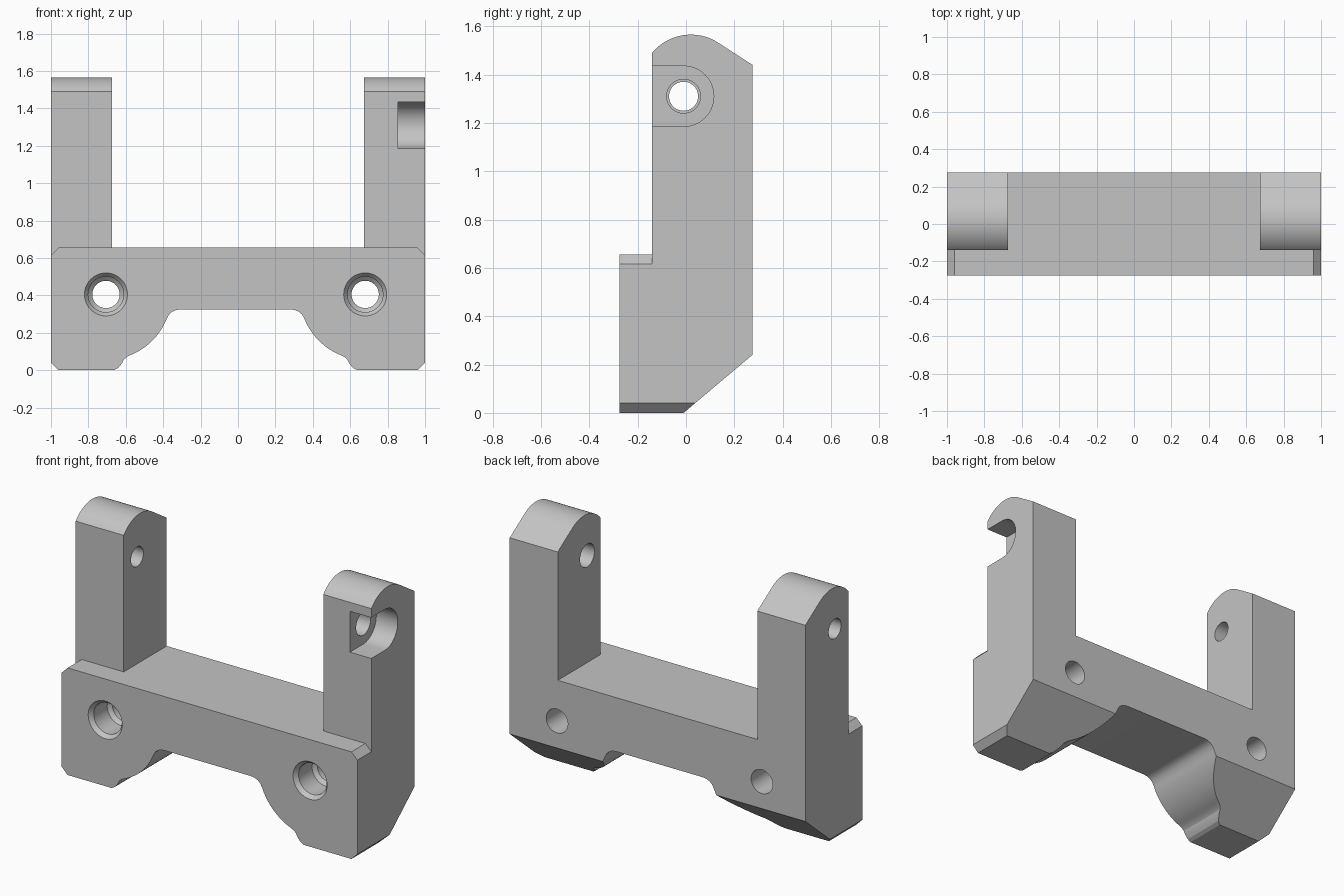
import bpy
import bmesh
from math import cos, sin, radians
from mathutils import Vector

cube = bpy.data.objects.get("Cube")
if cube:
    bpy.data.objects.remove(cube, do_unlink=True)

grey = bpy.data.materials.new("plain_grey")
grey.use_nodes = True
grey.diffuse_color = (0.55, 0.55, 0.55, 1)
grey.node_tree.nodes["Principled BSDF"].inputs["Base Color"].default_value = grey.diffuse_color


def new_object(name, bm):
    bmesh.ops.recalc_face_normals(bm, faces=bm.faces)
    mesh = bpy.data.meshes.new(name)
    bm.to_mesh(mesh)
    bm.free()
    mesh.materials.append(grey)
    obj = bpy.data.objects.new(name, mesh)
    bpy.context.collection.objects.link(obj)
    return obj


def prism(name, outline, axis, start, end):
    """Extrude an (x, z) outline along y, or a (y, z) outline along x."""
    place = (lambda a, b: (start, a, b)) if axis == "x" else (lambda a, b: (a, start, b))
    bm = bmesh.new()
    face = bm.faces.new([bm.verts.new(place(a, b)) for a, b in outline])
    moved = bmesh.ops.extrude_face_region(bm, geom=[face])["geom"]
    step = Vector((end - start, 0, 0) if axis == "x" else (0, end - start, 0))
    bmesh.ops.translate(bm, vec=step, verts=[v for v in moved if isinstance(v, bmesh.types.BMVert)])
    return new_object(name, bm)


def lathe_y(name, x, z, profile, steps=48):
    """Turn a (y, radius) profile around a y-directed axis."""
    bm = bmesh.new()
    rings = [[bm.verts.new((x + r * cos(radians(360 * i / steps)), y,
                            z + r * sin(radians(360 * i / steps)))) for i in range(steps)]
             for y, r in profile]
    for a, b in zip(rings, rings[1:]):
        for i in range(steps):
            j = (i + 1) % steps
            bm.faces.new((a[i], a[j], b[j], b[i]))
    bm.faces.new(rings[0])
    bm.faces.new(rings[-1])
    return new_object(name, bm)


def arc(cx, cz, r, start, end, steps):
    angles = [radians(start + (end - start) * i / steps) for i in range(steps + 1)]
    return [(cx + r * cos(a), cz + r * sin(a)) for a in angles]


def boolean(target, tool, operation):
    mod = target.modifiers.new(operation, "BOOLEAN")
    mod.operation, mod.solver, mod.object = operation, "EXACT", tool
    bpy.context.view_layer.update()
    evaluated = target.evaluated_get(bpy.context.evaluated_depsgraph_get())
    mesh = bpy.data.meshes.new_from_object(evaluated)
    target.modifiers.clear()
    target.data = mesh
    bpy.data.objects.remove(tool, do_unlink=True)


# Front outline: two arms, chamfered feet and a rounded arch between the bosses
SHIFT, BOLT_X, BOLT_Z = -0.013, 0.693, 0.405
half_arch = ([(0.65, 0), (0.628, 0.012), (0.607, 0.037), (0.598, 0.056), (0.583, 0.07)]
             + arc(BOLT_X, BOLT_Z, 0.35, 248, 202, 14)
             + [(0.355, 0.298), (0.338, 0.313), (0.316, 0.322), (0.29, 0.325)])
right_arch = [(SHIFT + u, z) for u, z in half_arch]
left_arch = [(SHIFT - u, z) for u, z in reversed(half_arch)]
right_side = [(0.675, 0.655), (0.675, 1.7), (1, 1.7), (1, 0.04), (0.96, 0)]
left_side = [(-x, z) for x, z in reversed(right_side)]
bracket = prism("bracket", right_side + right_arch + left_arch + left_side, "y", -0.5, 0.5)

# Side outline: stepped front, sloped underside and rounded arm tops
side = ([(-0.275, -0.1), (-0.275, 0.655), (-0.14, 0.655), (-0.14, 1.49)]
        + arc(0.02, 1.357, 0.208, 140, 56, 24)
        + [(0.275, 1.44), (0.275, 0.24), (-0.01, 0), (-0.01, -0.1)])
boolean(bracket, prism("side_cutter", side, "x", -1.2, 1.2), "INTERSECT")

# Chamfers on the upper corners of the front ledge, and bolt holes
for s in (-1, 1):
    wedge = [(s * 0.94, 0.675), (s * 1.02, 0.595), (s * 1.02, 0.675)]
    boolean(bracket, prism("ledge_chamfer_cutter", wedge, "y", -0.4, -0.14), "DIFFERENCE")
    bolt = [(-0.3, 0.135), (-0.25, 0.095), (-0.12, 0.095), (-0.1, 0.073), (0.4, 0.073)]
    boolean(bracket, lathe_y("bolt_cutter", SHIFT + s * BOLT_X, BOLT_Z, bolt), "DIFFERENCE")

# Pivot holes through the arms, and the open pocket on the left arm
PIVOT_Y, PIVOT_Z = -0.01, 1.31
for radius, start, end in ((0.06, -1.2, -0.5), (0.07, 0.5, 1.2)):
    circle = arc(PIVOT_Y, PIVOT_Z, radius, 0, 352.5, 47)
    boolean(bracket, prism("pivot_cutter", circle, "x", start, end), "DIFFERENCE")
pocket = arc(PIVOT_Y, PIVOT_Z, 0.125, -90, 90, 28) + [(-0.3, 1.435), (-0.3, 1.185)]
boolean(bracket, prism("pocket_cutter", pocket, "x", 0.855, 1.2), "DIFFERENCE")

# Smooth the round surfaces and keep the edges crisp
bpy.ops.object.select_all(action="DESELECT")
bracket.select_set(True)
bpy.context.view_layer.objects.active = bracket
bpy.ops.object.shade_smooth_by_angle(angle=radians(20))
